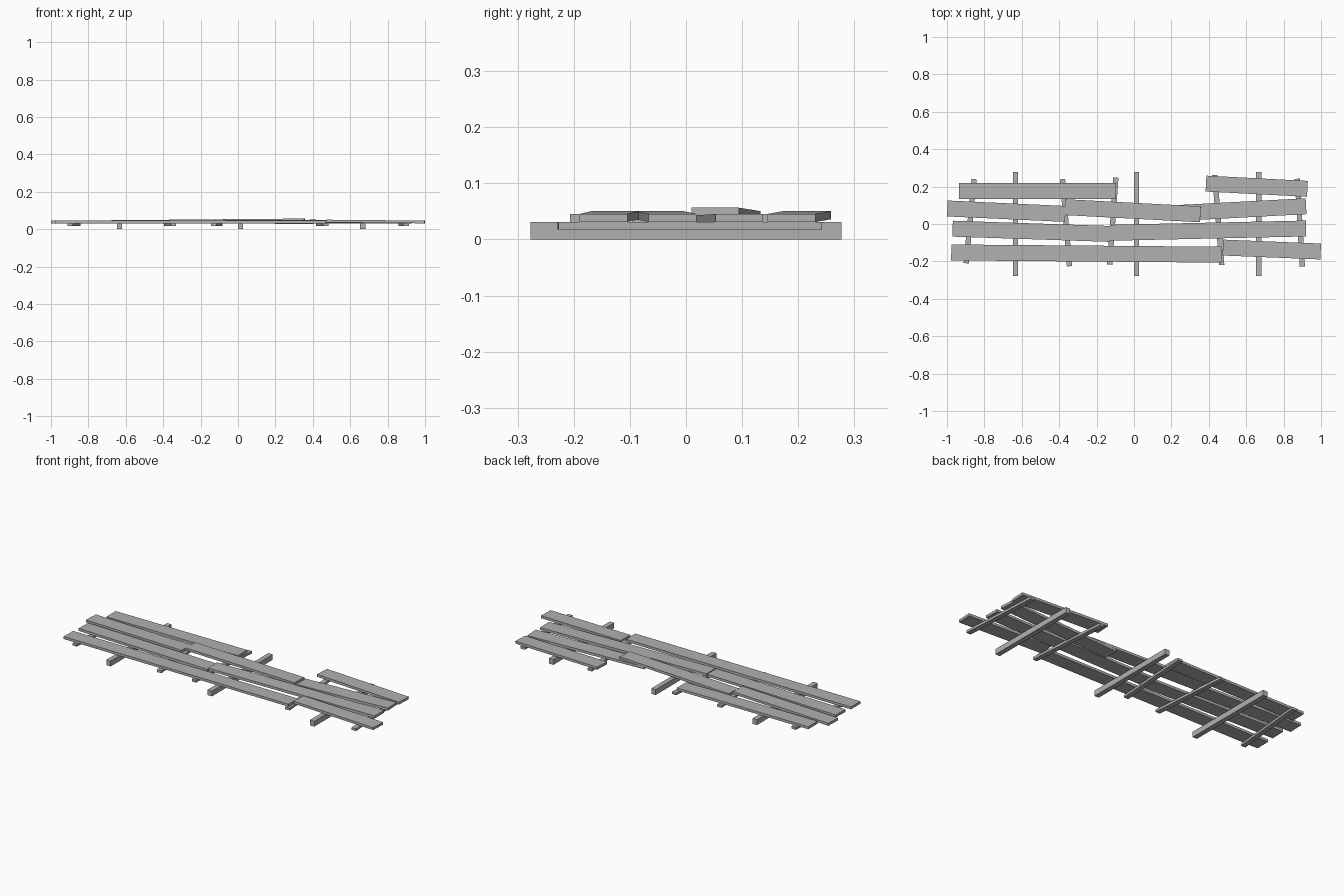
import bpy, bmesh
from mathutils import Vector, Matrix

if "Cube" in bpy.data.objects:
    bpy.data.objects.remove(bpy.data.objects["Cube"])

# Mid-grey weathered wood
wood = bpy.data.materials.new("grey_wood")
wood.diffuse_color = (0.44, 0.44, 0.44, 1)
wood.use_nodes = True
wood.node_tree.nodes["Principled BSDF"].inputs["Base Color"].default_value = wood.diffuse_color


def board(name, start, end, width, thick):
    """Box running between two end points given at the centre of its underside."""
    a, b = Vector(start), Vector(end)
    along = (b - a).normalized()
    side = Vector((0, 0, 1)).cross(along).normalized()
    up = along.cross(side)
    mid = (a + b) / 2 + up * thick / 2
    rot = Matrix((along, side, up)).transposed().to_4x4()
    size = Matrix.Diagonal(((b - a).length, width, thick, 1))
    bm = bmesh.new()
    bmesh.ops.create_cube(bm, size=1, matrix=rot @ size)
    mesh = bpy.data.meshes.new(name)
    bm.to_mesh(mesh)
    bm.free()
    mesh.materials.append(wood)
    obj = bpy.data.objects.new(name, mesh)
    obj.location = mid
    bpy.context.collection.objects.link(obj)
    return obj


# Three heavy cross beams on the ground
for i, x in enumerate((-0.633, 0.014, 0.667)):
    board(f"cross_beam_{i + 1}", (x, -0.277, 0), (x, 0.277, 0), 0.028, 0.031)

# Five thin, slightly skewed battens: front x, front y, back x, back y
battens = [(-0.897, -0.21, -0.855, 0.24), (-0.345, -0.226, -0.382, 0.24),
           (-0.13, -0.217, -0.097, 0.248), (0.469, -0.219, 0.432, 0.262),
           (0.9, -0.228, 0.873, 0.242)]
for i, (x0, y0, x1, y1) in enumerate(battens):
    board(f"batten_{i + 1}", (x0, y0, 0.018), (x1, y1, 0.018), 0.028, 0.0135)

# Deck planks: left end and right end of the underside centre line
planks = [((-0.935, 0.177, 0.031), (-0.095, 0.177, 0.031)),
          ((-0.998, 0.083, 0.031), (-0.367, 0.054, 0.035)),
          ((-0.367, 0.09, 0.036), (0.355, 0.052, 0.042)),
          ((0.2, 0.057, 0.028), (0.92, 0.095, 0.031)),
          ((-0.97, -0.025, 0.031), (-0.128, -0.053, 0.031)),
          ((-0.128, -0.047, 0.036), (0.92, -0.024, 0.031)),
          ((-0.977, -0.152, 0.031), (0.468, -0.164, 0.031)),
          ((0.475, -0.126, 0.036), (0.998, -0.147, 0.031)),
          ((0.385, 0.216, 0.036), (0.927, 0.188, 0.031))]
for i, (left, right) in enumerate(planks):
    board(f"deck_plank_{i + 1}", left, right, 0.085, 0.0145)
